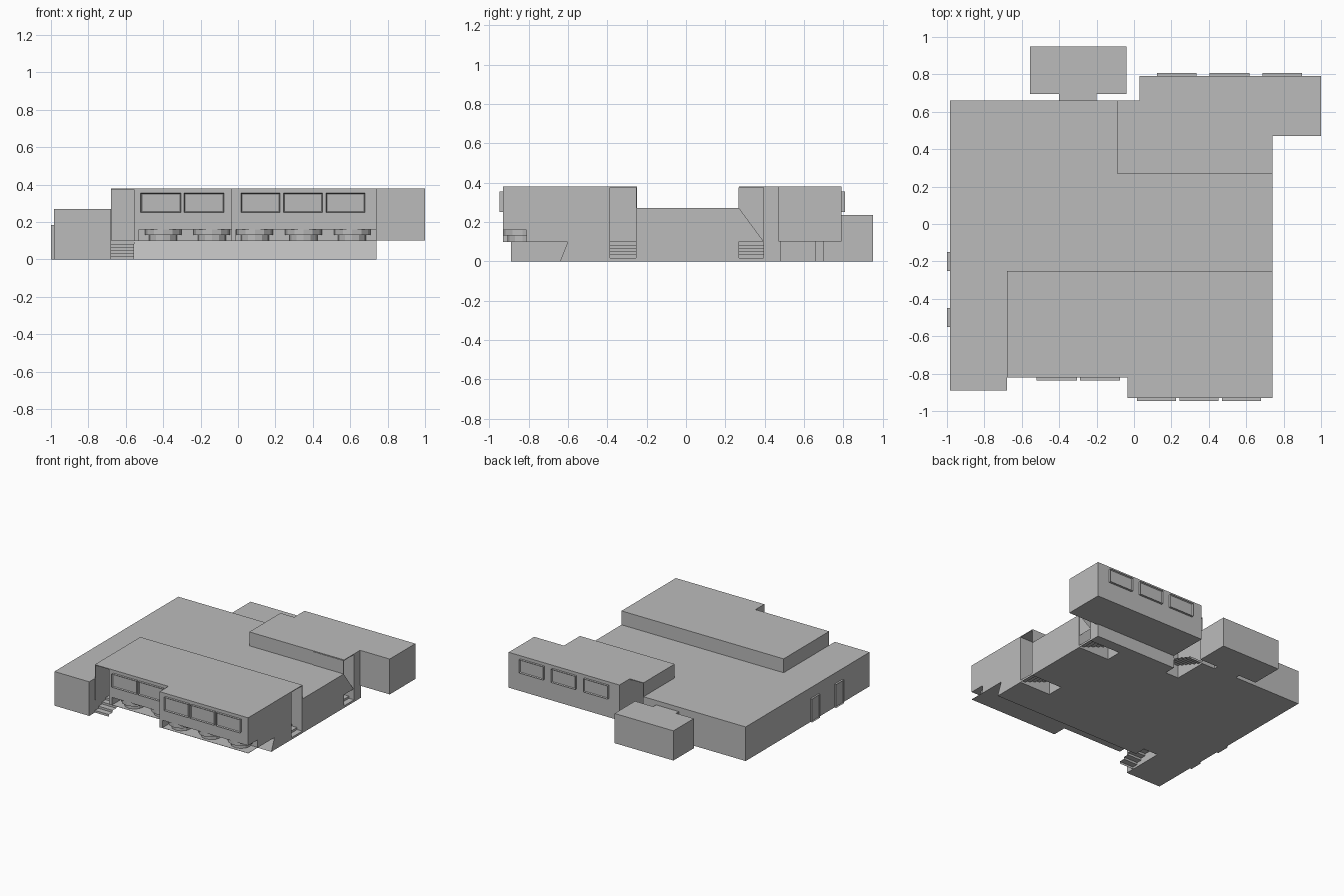
import bpy, bmesh, math
from mathutils import Vector

if "Cube" in bpy.data.objects:
    bpy.data.objects.remove(bpy.data.objects["Cube"])

grey = bpy.data.materials.new("wall_grey")
grey.diffuse_color = (0.5, 0.5, 0.5, 1)
grey.use_nodes = True
grey.node_tree.nodes["Principled BSDF"].inputs["Base Color"].default_value = grey.diffuse_color


def finish(name, bm):
    bmesh.ops.recalc_face_normals(bm, faces=bm.faces)
    me = bpy.data.meshes.new(name)
    bm.to_mesh(me)
    bm.free()
    me.materials.append(grey)
    ob = bpy.data.objects.new(name, me)
    bpy.context.collection.objects.link(ob)
    return ob


def prism(name, pts, z0, z1):
    """Extrude a plan outline from z0 to z1."""
    bm = bmesh.new()
    face = bm.faces.new([bm.verts.new((x, y, z0)) for x, y in pts])
    ext = bmesh.ops.extrude_face_region(bm, geom=[face])["geom"]
    for v in ext:
        if isinstance(v, bmesh.types.BMVert):
            v.co.z = z1
    return finish(name, bm)


def box(name, x0, x1, y0, y1, z0, z1):
    return prism(name, [(x0, y0), (x1, y0), (x1, y1), (x0, y1)], z0, z1)


def framed_panel(name, x0, x1, y0, y1, z0, z1, facing):
    """Raised panel whose outer face is inset to leave a frame."""
    ob = box(name, x0, x1, y0, y1, z0, z1)
    bm = bmesh.new()
    bm.from_mesh(ob.data)
    bm.normal_update()
    outer = [f for f in bm.faces if f.normal.dot(Vector(facing)) > 0.9]
    bmesh.ops.inset_individual(bm, faces=outer, thickness=0.008, depth=-0.008)
    bm.to_mesh(ob.data)
    bm.free()


def stairs(name, start, run, side, width, steps=6, depth=0.27, rise=0.1):
    """Open sheet of risers and treads climbing along run."""
    bm = bmesh.new()
    start, run, side = Vector(start), Vector(run), Vector(side) * width
    path = [start]
    for i in range(steps):
        up = Vector((0, 0, rise * (i + 1) / steps))
        path.append(start + run * depth * i / steps + up)
        path.append(start + run * depth * (i + 1) / steps + up)
    rows = [(bm.verts.new(p), bm.verts.new(p + side)) for p in path]
    for (a, b), (c, d) in zip(rows, rows[1:]):
        bm.faces.new((a, b, d, c))
    finish(name, bm)


# Low main hall with the left wing
prism("main_hall", [(-.985, -.89), (-.68, -.89), (-.68, -.25), (.74, -.25),
                    (.74, .27), (-.09, .27), (-.09, .66), (-.985, .66)], 0, .27)

# Front block: sloped base, thin floor, recessed band, upper walls, roof
front_inner = [(.74, -.385), (.47, -.385), (.47, -.25), (-.68, -.25),
               (-.68, -.55), (-.555, -.55)]
base = prism("front_base", [(-.555, -.6), (.74, -.6)] + front_inner, 0, .1)
for v in base.data.vertices:
    if v.co.z < .01 and v.co.y < -.59:
        v.co.y = -.64
front_edge = [(-.555, -.82), (-.035, -.82), (-.035, -.93), (.74, -.93)]
prism("front_floor", front_edge + [(.74, -.5), (-.555, -.5)], .098, .1)
prism("front_recess_wall", [(-.555, -.82), (-.53, -.82), (-.53, -.70), (-.035, -.70),
                            (-.035, -.81), (.74, -.81)] + front_inner, .1, .16)
prism("front_upper_walls", front_edge + front_inner, .16, .376)
prism("front_roof", [(-.68, -.82)] + front_edge[1:] + [(.74, -.25), (-.68, -.25)], .374, .38)
box("front_side_wall", .47, .74, -.254, -.25, 0, .375)
box("front_left_wall", -.68, -.676, -.82, -.55, .1, .375)
box("front_post", -.035, -.012, -.93, -.81, .1, .205)

# Back block: base, overhanging body, roof
box("back_base", .03, .47, .27, .48, 0, .1)
box("back_base_right", .47, .74, .395, .48, 0, .1)
box("back_base_left", -.09, .03, .27, .39, 0, .1)
prism("back_body", [(-.09, .27), (.47, .27), (.47, .395), (.74, .395), (.74, .47), (1, .47),
                    (1, .79), (.03, .79), (.03, .39), (-.09, .39)], .1, .376)
prism("back_roof", [(-.09, .27), (.74, .27), (.74, .47), (1, .47), (1, .79),
                    (.03, .79), (.03, .66), (-.09, .66)], .374, .38)
box("back_side_wall", .47, .74, .266, .27, 0, .375)
box("back_left_wall", -.09, -.086, .39, .66, 0, .375)

# Sloping stair cheek on the right
bm = bmesh.new()
bm.faces.new([bm.verts.new(p) for p in ((.735, .27, .1), (.735, .395, .1), (.735, .27, .27))])
finish("stair_cheek", bm)

# Rear annex and its link
box("annex", -.555, -.04, .695, .95, 0, .235)
box("annex_link", -.4, -.2, .655, .70, 0, .235)

# Four entrance stairs
stairs("stairs_front_left", (-.68, -.82, 0), (0, 1, 0), (1, 0, 0), .125)
stairs("stairs_right_front", (.74, -.385, 0), (-1, 0, 0), (0, 1, 0), .131)
stairs("stairs_right_back", (.74, .27, 0), (-1, 0, 0), (0, 1, 0), .125)
stairs("stairs_back_left", (-.086, .66, 0), (0, -1, 0), (1, 0, 0), .116)

# Windows
for i, x in enumerate((-.52, -.29)):
    framed_panel(f"front_window_left_{i}", x, x + .215, -.837, -.82, .25, .355, (0, -1, 0))
for i, x in enumerate((.015, .243, .47)):
    framed_panel(f"front_window_right_{i}", x, x + .21, -.947, -.93, .25, .355, (0, -1, 0))
for i, x in enumerate((.122, .405, .686)):
    framed_panel(f"back_window_{i}", x, x + .212, .79, .807, .25, .355, (0, 1, 0))

# Doors on the left side
for i, y in enumerate((-.55, -.25)):
    framed_panel(f"side_door_{i}", -1, -.985, y, y + .1, 0, .185, (-1, 0, 0))

# Stepped round bays under the front overhang
for i, x in enumerate((-.4, -.14, .09, .35, .61)):
    y = -.722 if x < -.035 else -.832
    for tier, r, z0, z1 in (("lower", .075, .1, .13), ("upper", .098, .13, .16)):
        prism(f"bay_{tier}_{i}", [(x + r * math.cos(a * math.pi / 6),
                                   y + r * math.sin(a * math.pi / 6)) for a in range(12)], z0, z1)
